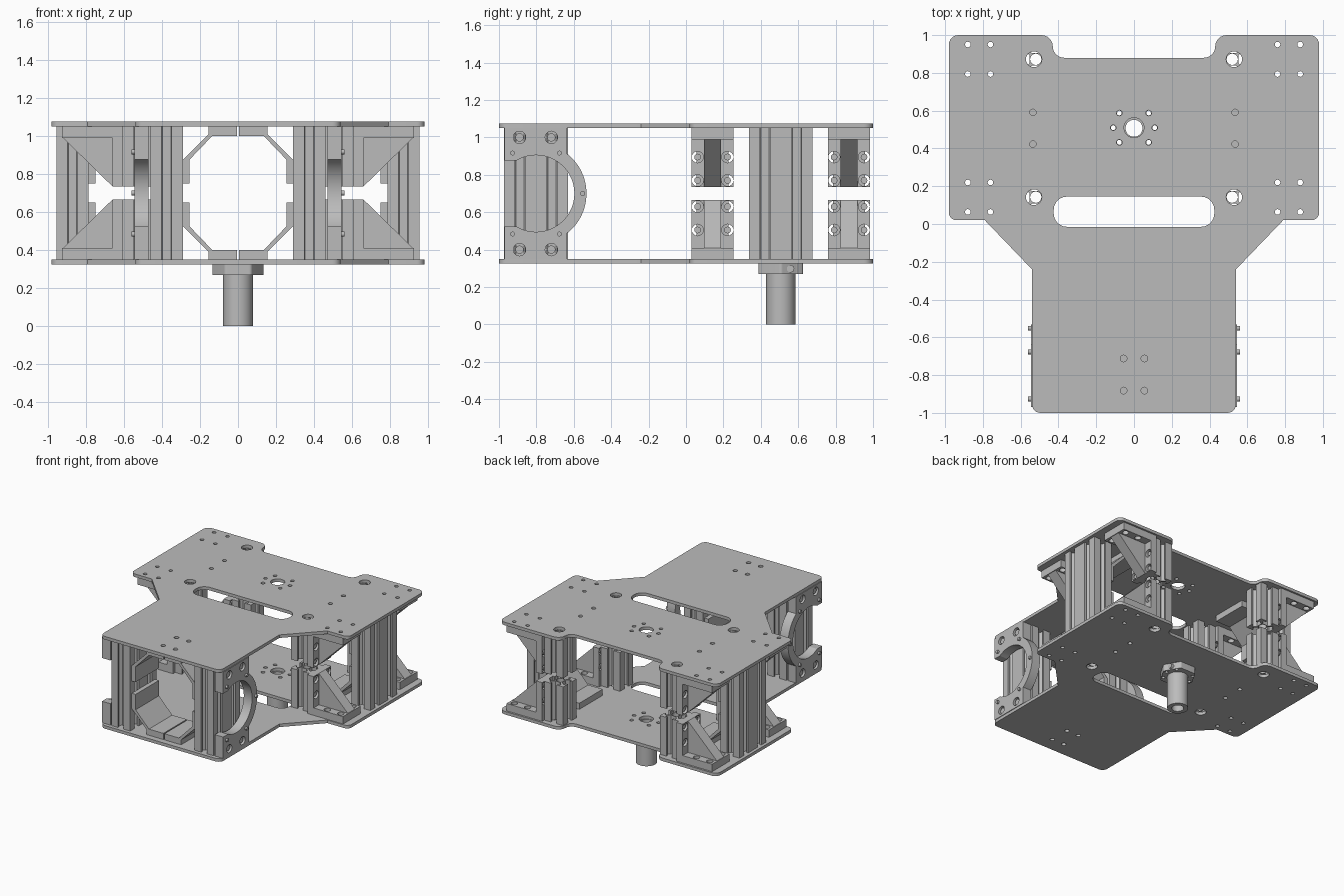
import bpy, bmesh, math
from mathutils import Matrix, Vector

cube = bpy.data.objects.get("Cube")
if cube:
    bpy.data.objects.remove(cube)

metal = bpy.data.materials.new("brushed grey metal")
metal.use_nodes = True
GREY = (0.5, 0.5, 0.5, 1)
metal.diffuse_color = GREY
metal.node_tree.nodes["Principled BSDF"].inputs["Base Color"].default_value = GREY

Z_LOW, Z_HIGH, THICK = 0.35, 1.05, 0.025   # inner faces of the two decks
Z_MID = (Z_LOW + Z_HIGH) / 2
REAR = 0.507                               # centre line of the rear section
MOTOR_Y = -0.802
AXES = {"XY": (0, 1, 2), "XZ": (0, 2, 1), "YZ": (1, 2, 0)}
parts = []


def arc(cx, cy, r, a0=0, a1=360, n=24):
    """Points on an arc; a full turn leaves out the repeated end."""
    last = n if a1 - a0 == 360 else n - 1
    steps = [math.radians(a0 + (a1 - a0) * i / last) for i in range(n)]
    return [(cx + r * math.cos(a), cy + r * math.sin(a)) for a in steps]


def rounded(corners):
    """Fillet (x, y, radius) corners."""
    out = []
    for i, (x, y, r) in enumerate(corners):
        p = Vector((x, y))
        if not r:
            out.append((x, y))
            continue
        a = (Vector(corners[i - 1][:2]) - p).normalized()
        b = (Vector(corners[(i + 1) % len(corners)][:2]) - p).normalized()
        half = a.angle(b) / 2
        centre = p + (a + b).normalized() * r / math.sin(half)
        start = p + a * r / math.tan(half) - centre
        end = p + b * r / math.tan(half) - centre
        turn = start.angle_signed(end)
        for k in range(7):
            q = centre + Matrix.Rotation(-turn * k / 6, 2) @ start
            out.append(tuple(q))
    return out


def prism(name, loops, plane, lo, hi):
    """Extrude an outline with holes between lo and hi along the plane's normal."""
    curve = bpy.data.curves.new(name, "CURVE")
    curve.dimensions, curve.fill_mode = "2D", "BOTH"
    curve.extrude = (hi - lo) / 2
    for loop in loops:
        s = curve.splines.new("POLY")
        s.points.add(len(loop) - 1)
        for pt, (u, v) in zip(s.points, loop):
            pt.co = (u, v, 0, 1)
        s.use_cyclic_u = True
    temp = bpy.data.objects.new(name, curve)
    mesh = bpy.data.meshes.new_from_object(temp)
    bpy.data.objects.remove(temp)
    bpy.data.curves.remove(curve)
    bm = bmesh.new()
    bm.from_mesh(mesh)
    for v in bm.verts:
        old = (v.co.x, v.co.y, v.co.z + (lo + hi) / 2)
        for value, axis in zip(old, AXES[plane]):
            v.co[axis] = value
    bmesh.ops.remove_doubles(bm, verts=bm.verts, dist=0.0002)
    bmesh.ops.recalc_face_normals(bm, faces=bm.faces)
    bm.to_mesh(mesh)
    bm.free()
    mesh.materials.clear()
    mesh.materials.append(metal)
    obj = bpy.data.objects.new(name, mesh)
    bpy.context.collection.objects.link(obj)
    parts.append(obj)
    return obj


def reflect(objs, axis, about=0):
    """Add mirrored copies across a plane."""
    new = []
    for obj in objs:
        copy = obj.copy()
        copy.data = obj.data.copy()
        flip = Vector((1, 1, 1))
        flip[axis] = -1
        shift = Vector()
        shift[axis] = 2 * about
        copy.data.transform(Matrix.Translation(shift) @ Matrix.Diagonal(flip).to_4x4())
        copy.data.flip_normals()
        bpy.context.collection.objects.link(copy)
        parts.append(copy)
        new.append(copy)
    return objs + new


def extrusion(name, x, y, rows, lo, hi):
    """Slotted aluminium profile, one cell wide in x and rows cells deep in y."""
    c = 0.17
    slot = [(-.026, 0), (-.026, .016), (-.045, .016), (-.045, .028), (-.022, .052),
            (.022, .052), (.045, .028), (.045, .016), (.026, .016), (.026, 0)]
    w, h = c / 2, c * rows / 2
    offsets = [c * (i - (rows - 1) / 2) for i in range(rows)]
    loop = [(x - w, y - h)] + [(x + u, y - h + d) for u, d in slot]
    loop += [(x + w, y - h)] + [(x + w - d, y + o + u) for o in offsets for u, d in slot]
    loop += [(x + w, y + h)] + [(x - u, y + h - d) for u, d in slot]
    loop += [(x - w, y + h)] + [(x - w + d, y - o - u) for o in offsets for u, d in slot]
    bores = [arc(x, y + o, 0.03 if rows == 1 else 0.02, n=16) for o in offsets]
    return prism(name, [loop] + bores, "XY", lo, hi)


# Deck plates
half = [(.54, -1, .045), (.54, -.24, 0), (.79, .02, 0), (.98, .02, .04), (.98, 1, .05),
        (.43, 1, .06), (.43, .88, .06)]
outline = rounded(half + [(-x, y, r) for x, y, r in reversed(half)])
slot = rounded([(-.425, -.015, .07), (.425, -.015, .07), (.425, .145, .07), (-.425, .145, .07)])
holes = [arc(0, REAR + .003, .053)]
hub_bolts = [(.11 * math.cos(a), REAR + .003 + .11 * math.sin(a))
             for a in (math.radians(d) for d in (0, 45, 135, 180, 225, 315))]
holes += [arc(x, y, .015, n=12) for x, y in hub_bolts]
for s in (-1, 1):
    for e in (-1, 1):
        holes.append(arc(s * .53, REAR + e * .365, .042))
        holes.append(arc(s * .535, REAR + e * .084, .017, n=12))
        holes.append(arc(s * .055, -.797 + e * .085, .018, n=12))
        holes += [arc(s * x, REAR + e * .365 + d, .015, n=12)
                  for x in (.76, .88) for d in (-.078, .078)]
for name, z in (("top_deck", Z_HIGH), ("bottom_deck", Z_LOW - THICK)):
    prism(name, [outline, slot] + holes, "XY", z, z + THICK)

# Slotted uprights
uprights = [extrusion("front_upright", .375, MOTOR_Y, 2, Z_LOW, Z_HIGH),
            extrusion("rear_upright", .87, REAR, 2, Z_LOW, Z_HIGH)]
reflect(uprights, 0)

# Motor mounts: open ring between two mounting tabs
y0, y1 = -.97, -.637
dy = y1 - MOTOR_Y
a = math.degrees(math.acos(dy / .27))
mount = [(y0, Z_HIGH), (y1, Z_HIGH)] + arc(MOTOR_Y, Z_MID, .27, a, -a)
mount += [(y1, Z_LOW), (y0, Z_LOW), (y0, Z_MID - .176), (-.907, Z_MID - .176)]
mount += arc(MOTOR_Y, Z_MID, .205, -121, 121, 40)
mount += [(-.907, Z_MID + .176), (y0, Z_MID + .176)]
bolts = [arc(y, Z_MID + s * .3, .033) for y in (-.89, -.72) for s in (-1, 1)]
mounts = [prism("motor_mount", [mount] + bolts, "YZ", .47, .545)]
for y, z in ((-.89, .3), (-.72, .3), (-.89, -.3), (-.72, -.3)):
    mounts.append(prism("mount_bolt", [arc(y, Z_MID + z, .022, n=16)], "YZ", .47, .535))
for d in (0, 60, 120, 240, 300):
    t = math.radians(d)
    pin = arc(MOTOR_Y + .25 * math.cos(t), Z_MID + .25 * math.sin(t), .013, n=12)
    mounts.append(prism("motor_pin", [pin], "YZ", .5, .56))
reflect(mounts, 0)

# Corner brackets with gussets, backed by short slotted posts
corner = []
FOOT = Z_HIGH - .315
for e in (-1, 1):
    cy = REAR + e * .365
    leg = [(cy - .113, FOOT), (cy + .113, FOOT), (cy + .113, Z_HIGH), (cy - .113, Z_HIGH)]
    spots = [(cy + d, z) for d in (-.08, .08) for z in (.895, .77)]
    corner.append(prism("bracket_leg", [leg] + [arc(y, z, .031, n=16) for y, z in spots],
                        "YZ", .605, .66))
    corner += [prism("bracket_screw", [arc(y, z, .018, n=12)], "YZ", .605, .65) for y, z in spots]
    foot = [(.66, cy - .113), (.925, cy - .113), (.925, cy + .113), (.66, cy + .113)]
    seats = [arc(x, cy + d, .025, n=16) for x in (.76, .88) for d in (-.078, .078)]
    corner.append(prism("bracket_foot", [foot] + seats, "XY", Z_HIGH - .06, Z_HIGH))
    gusset = [(.66, FOOT), (.66, Z_HIGH - .06), (.92, Z_HIGH - .06)]
    corner.append(prism("bracket_gusset", [gusset], "XZ", cy - .045, cy + .045))
    corner.append(extrusion("bracket_post", .52, cy, 1, FOOT, Z_HIGH))
reflect(reflect(corner, 0), 2, Z_MID)

# Bent braces from upright to deck
braces = []
bend = [(0, .3), (.035, .3), (.035, .175), (.155, .05), (.285, .05), (.285, 0),
        (.135, 0), (.135, .04), (0, .175)]
for name, face, cy in (("front_brace", .29, MOTOR_Y), ("rear_brace", .785, REAR)):
    strip = [(face - u, Z_HIGH - v) for u, v in bend]
    braces.append(prism(name, [strip], "XZ", cy - .15, cy + .15))
reflect(reflect(braces, 0), 2, Z_MID)

# Hub flange and shaft sleeve under the rear section
hexagon = rounded([(x, y, .02) for x, y in arc(0, REAR, .138, n=6)])
prism("hub_flange", [hexagon, arc(0, REAR, .045)] + [arc(x, y, .013, n=12) for x, y in hub_bolts],
      "XY", .27, Z_LOW - THICK)
prism("hub_sleeve", [arc(0, REAR, .078, n=40), arc(0, REAR, .045)], "XY", 0, .27)
prism("set_screw", [arc(REAR + .052, .298, .02, n=16)], "YZ", .09, .12)

# Smooth the round walls, keep edges sharp
bpy.ops.object.select_all(action="DESELECT")
for obj in parts:
    obj.select_set(True)
bpy.context.view_layer.objects.active = parts[0]
bpy.ops.object.shade_smooth_by_angle(angle=math.radians(31))
